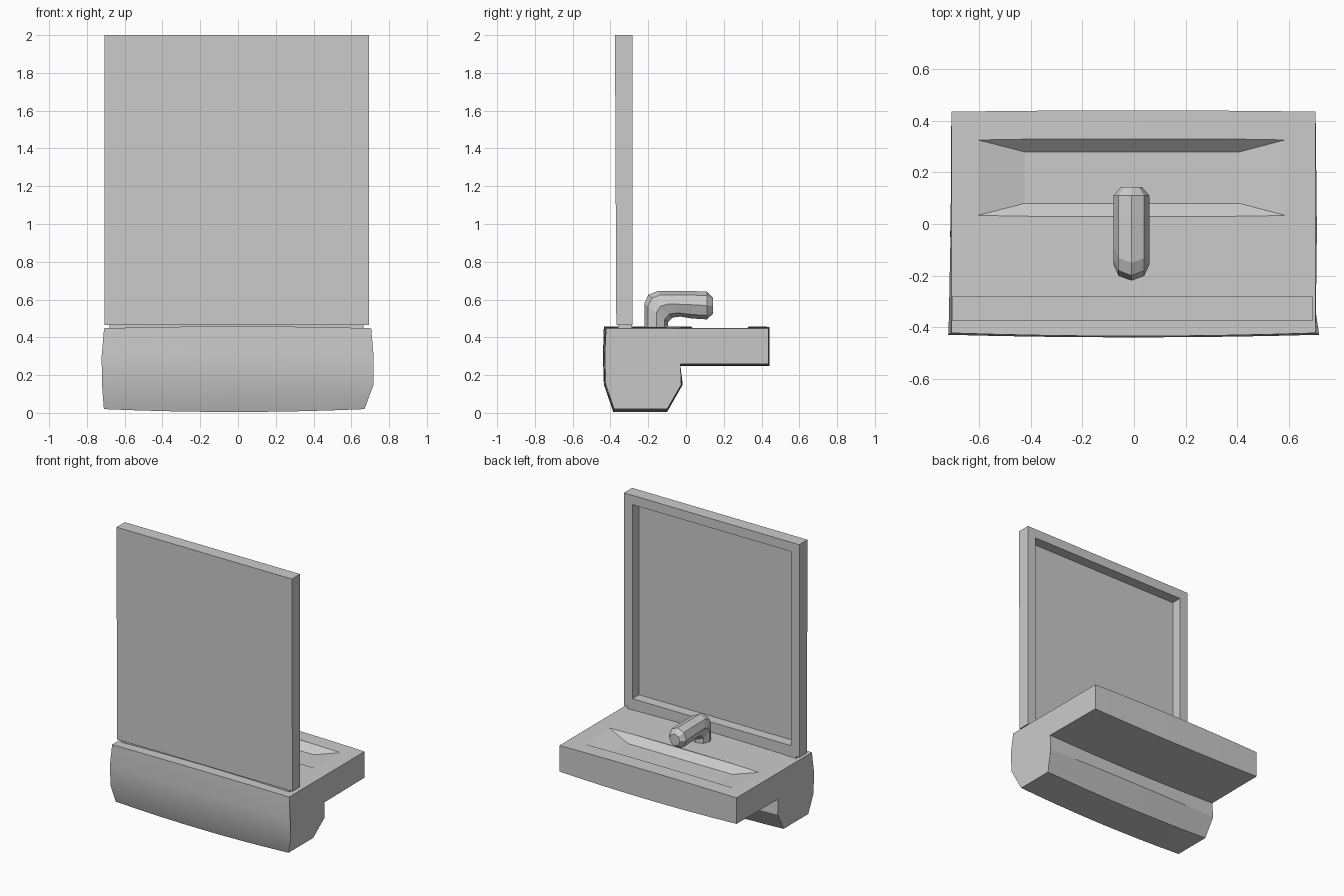
import bpy, bmesh, math
from mathutils import Vector

if "Cube" in bpy.data.objects:
    bpy.data.objects.remove(bpy.data.objects["Cube"])


def finish(bm, name, smooth=None):
    bmesh.ops.recalc_face_normals(bm, faces=bm.faces)
    mesh = bpy.data.meshes.new(name)
    bm.to_mesh(mesh)
    bm.free()
    ob = bpy.data.objects.new(name, mesh)
    bpy.context.collection.objects.link(ob)
    if smooth:
        bpy.ops.object.select_all(action='DESELECT')
        ob.select_set(True)
        bpy.context.view_layer.objects.active = ob
        bpy.ops.object.shade_smooth_by_angle(angle=math.radians(smooth))
    return ob


def loft(bm, rings):
    """Join closed rings of points into a capped skin."""
    rows = [[bm.verts.new(p) for p in ring] for ring in rings]
    n = len(rows[0])
    for a, b in zip(rows, rows[1:]):
        for i in range(n):
            j = (i + 1) % n
            bm.faces.new((a[i], a[j], b[j], b[i]))
    bm.faces.new(rows[0])
    bm.faces.new(rows[-1])


def rect(x0, x1, y0, y1, z):
    return [(x0, y0, z), (x1, y0, z), (x1, y1, z), (x0, y1, z)]


# Sink body: side profile (y, z, left x, right x), slightly bulged along x
profile = [(-0.423, 0.448, -0.709, 0.705), (-0.43, 0.30, -0.722, 0.718),
           (-0.425, 0.15, -0.72, 0.718), (-0.38, 0.02, -0.71, 0.67),
           (-0.10, 0.02, -0.71, 0.67), (-0.025, 0.15, -0.715, 0.71),
           (-0.03, 0.26, -0.712, 0.71), (0.436, 0.26, -0.709, 0.705),
           (0.436, 0.448, -0.709, 0.705)]
bulge = [(-0.012, 0.01), (-0.01, 0), (-0.01, 0), (-0.005, -0.015),
         (0.0, -0.015), (0.008, 0), (0.0, -0.012), (0.005, -0.012), (0.005, 0.008)]
rings = []
for i in range(9):
    t = i / 8
    k = 1 - (2 * t - 1) ** 2
    rings.append([(l + (r - l) * t, y + dy * k, z + dz * k)
                  for (y, z, l, r), (dy, dz) in zip(profile, bulge)])
bm = bmesh.new()
loft(bm, rings)
body = finish(bm, "sink_body", 20)

# Basin recess with sloping sides
bm = bmesh.new()
loft(bm, [rect(-0.425, 0.41, 0.08, 0.28, 0.405),
          rect(-0.62, 0.60, 0.03, 0.33, 0.454),
          rect(-0.625, 0.605, 0.029, 0.331, 0.55)])
cutter = finish(bm, "basin_cutter")
cutter.hide_render = True
cutter.hide_set(True)
cut = body.modifiers.new("basin", 'BOOLEAN')
cut.operation = 'DIFFERENCE'
cut.solver = 'EXACT'
cut.object = cutter

# Mirror panel: framed slab with the glass set back from the +y face
bm = bmesh.new()
loft(bm, [rect(-0.707, 0.693, -0.369, -0.282, 0.465),
          rect(-0.707, 0.693, -0.376, -0.282, 2.0)])
bmesh.ops.recalc_face_normals(bm, faces=bm.faces)
face = max(bm.faces, key=lambda f: f.normal.y)
bmesh.ops.inset_region(bm, faces=[face], thickness=0.095)
bmesh.ops.inset_region(bm, faces=[face], thickness=0.0005, depth=-0.075)
finish(bm, "mirror_panel")

# Narrow foot joining the mirror to the sink
bm = bmesh.new()
loft(bm, [rect(-0.68, 0.665, -0.36, -0.285, 0.43),
          rect(-0.68, 0.665, -0.36, -0.285, 0.47)])
finish(bm, "mirror_foot")

# Faucet: octagonal rings between outer and inner (y, z) points, with half width
stations = [((-0.22, 0.43), (-0.095, 0.43), 0.07),
            ((-0.22, 0.58), (-0.095, 0.48), 0.07),
            ((-0.20, 0.625), (-0.07, 0.505), 0.07),
            ((-0.15, 0.645), (-0.03, 0.51), 0.07),
            ((0.03, 0.645), (0.03, 0.50), 0.07),
            ((0.11, 0.642), (0.11, 0.495), 0.07),
            ((0.143, 0.61), (0.143, 0.525), 0.042)]
rings = []
for o, i, w in stations:
    o, i = Vector((0, *o)), Vector((0, *i))
    mid, half = (o + i) / 2, (o - i) / 2
    rings.append([mid + half * math.cos(a) + Vector((-0.01 + w * math.sin(a), 0, 0))
                  for a in (k * math.pi / 4 for k in range(8))])
bm = bmesh.new()
loft(bm, rings)
finish(bm, "faucet")
